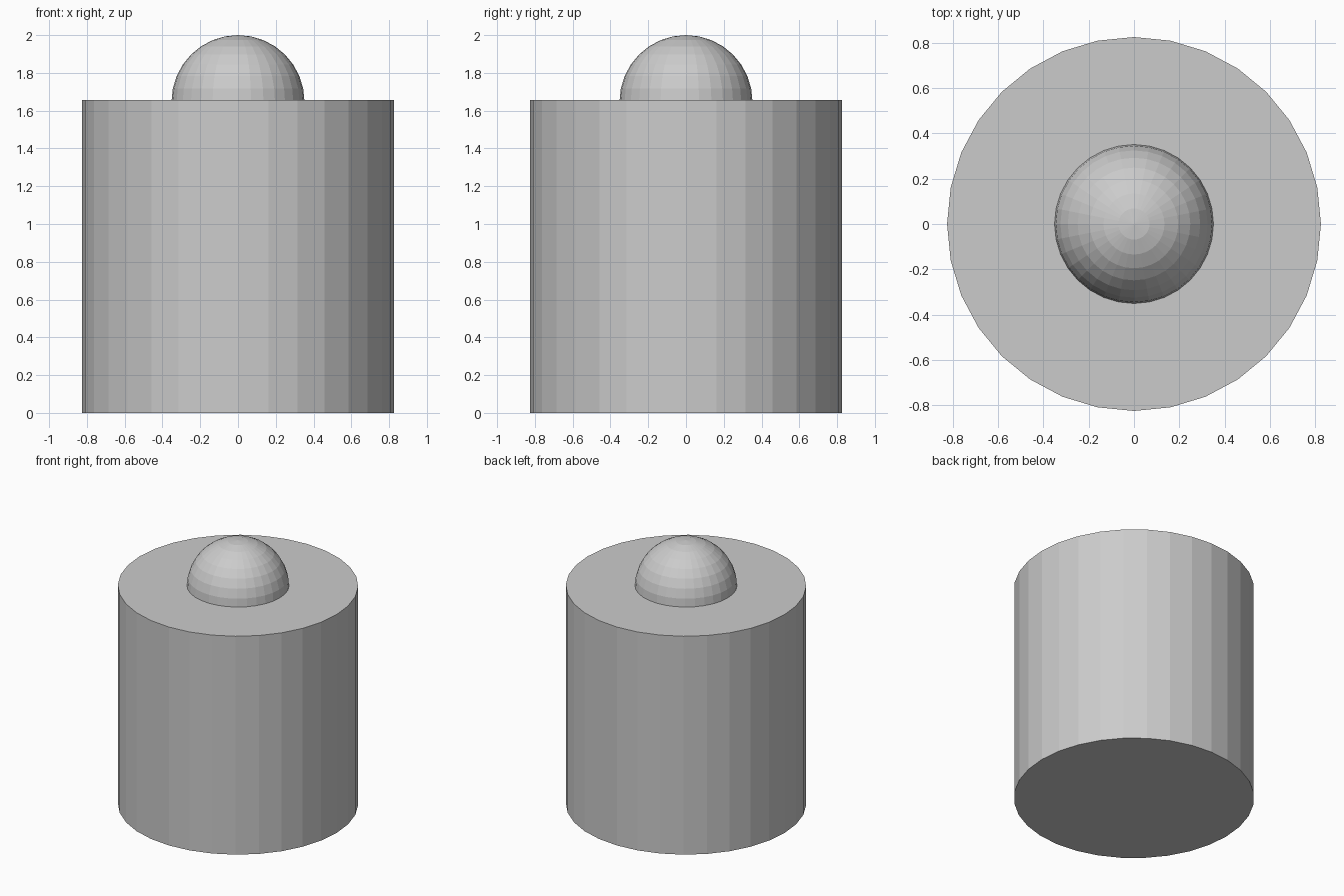
import bpy

if "Cube" in bpy.data.objects:
    bpy.data.objects.remove(bpy.data.objects["Cube"])

R, H = 0.826, 1.656      # body radius and height
r = 0.352                # knob radius

# Body: flat-shaded 32-sided drum
bpy.ops.mesh.primitive_cylinder_add(vertices=32, radius=R, depth=H, location=(0, 0, H / 2))
bpy.context.object.name = "body"

# Knob: ball half sunk into the top of the body
bpy.ops.mesh.primitive_uv_sphere_add(segments=32, ring_count=16, radius=r, location=(0, 0, 2 - r))
bpy.context.object.name = "top_knob"
